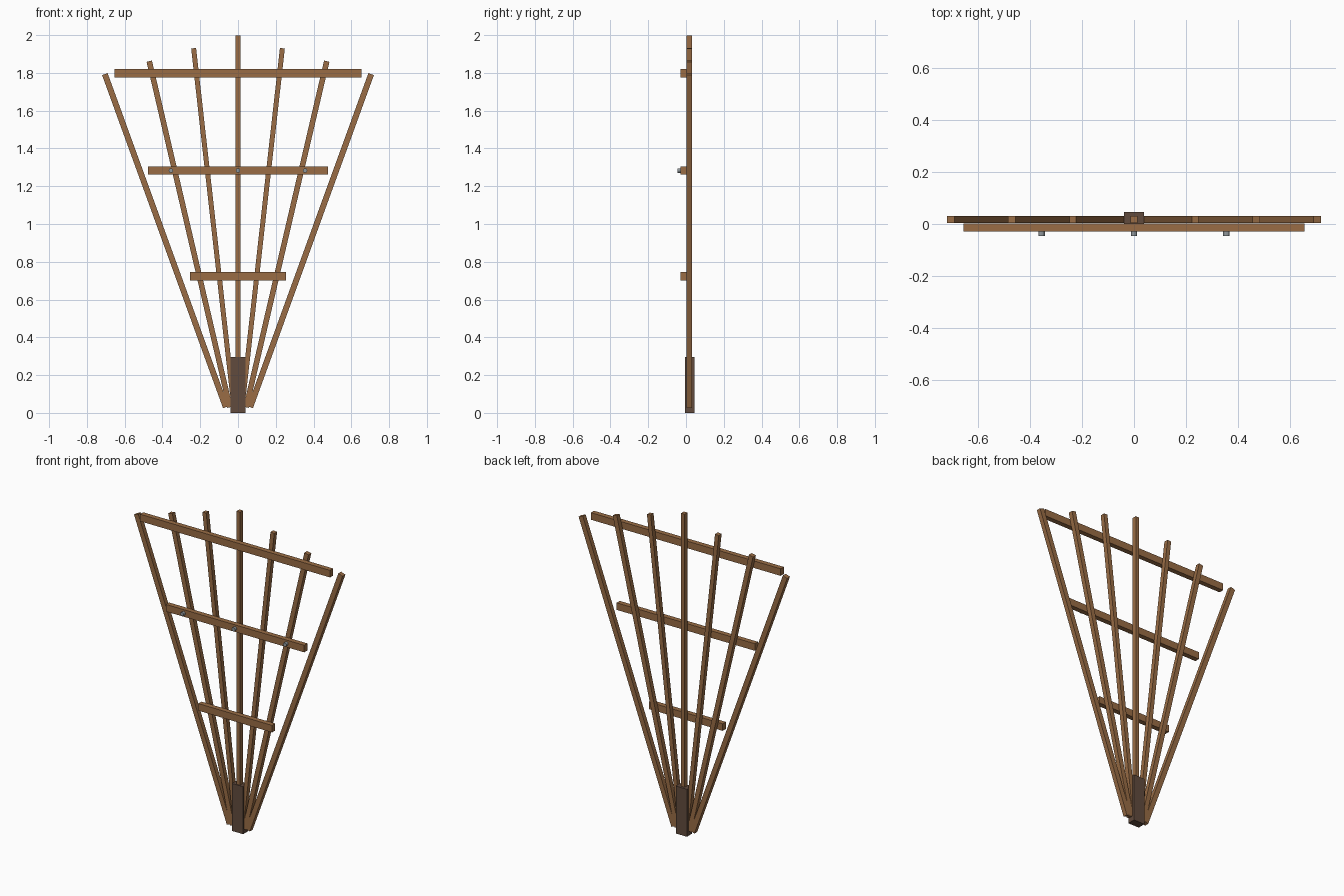
import bpy
import math

cube = bpy.data.objects.get("Cube")
if cube:
    bpy.data.objects.remove(cube, do_unlink=True)


def make_material(name, rgb):
    mat = bpy.data.materials.new(name)
    mat.use_nodes = True
    mat.diffuse_color = (*rgb, 1)
    mat.node_tree.nodes["Principled BSDF"].inputs["Base Color"].default_value = (*rgb, 1)
    return mat


wood = make_material("warm wood", (0.32, 0.152, 0.06))
dark_wood = make_material("dark wood", (0.12, 0.07, 0.047))
steel = make_material("grey steel", (0.28, 0.31, 0.33))


def box(name, centre, size, mat, tilt=0):
    bpy.ops.mesh.primitive_cube_add(size=1, location=centre)
    obj = bpy.context.object
    obj.name = name
    obj.scale = size
    bpy.ops.object.transform_apply(location=False, rotation=False, scale=True)
    obj.rotation_euler.y = tilt
    obj.data.materials.append(mat)
    return obj


# Fan of seven slats, spreading from the foot
widths = [0.025, 0.026, 0.029, 0.031]
for i in range(-3, 4):
    n = abs(i)
    foot_x, top_x = i * 0.0215, i * 0.235
    foot_z, top_z = 0.03, 1.999 - n * 0.0685
    dx, dz = top_x - foot_x, top_z - foot_z
    box(f"slat_{i + 4}", ((foot_x + top_x) / 2, 0.017, (foot_z + top_z) / 2),
        (widths[n], 0.028, math.hypot(dx, dz)), wood, math.atan2(dx, dz))

# Horizontal crossbars across the front
for name, z, half in (("lower", 0.724, 0.255), ("middle", 1.283, 0.477), ("upper", 1.798, 0.655)):
    box(f"{name}_crossbar", (0, -0.013, z), (2 * half, 0.031, 0.044), wood)

# Foot post holding the slats together
box("foot_post", (0, 0.021, 0.148), (0.077, 0.05, 0.296), dark_wood)

# Bolt heads on the middle crossbar
for x in (-0.355, 0, 0.355):
    bpy.ops.mesh.primitive_cylinder_add(vertices=12, radius=0.012, depth=0.03,
                                        location=(x, -0.031, 1.283),
                                        rotation=(math.pi / 2, 0, 0))
    bolt = bpy.context.object
    bolt.name = "bolt"
    bolt.data.materials.append(steel)
    bpy.ops.object.shade_smooth_by_angle()
